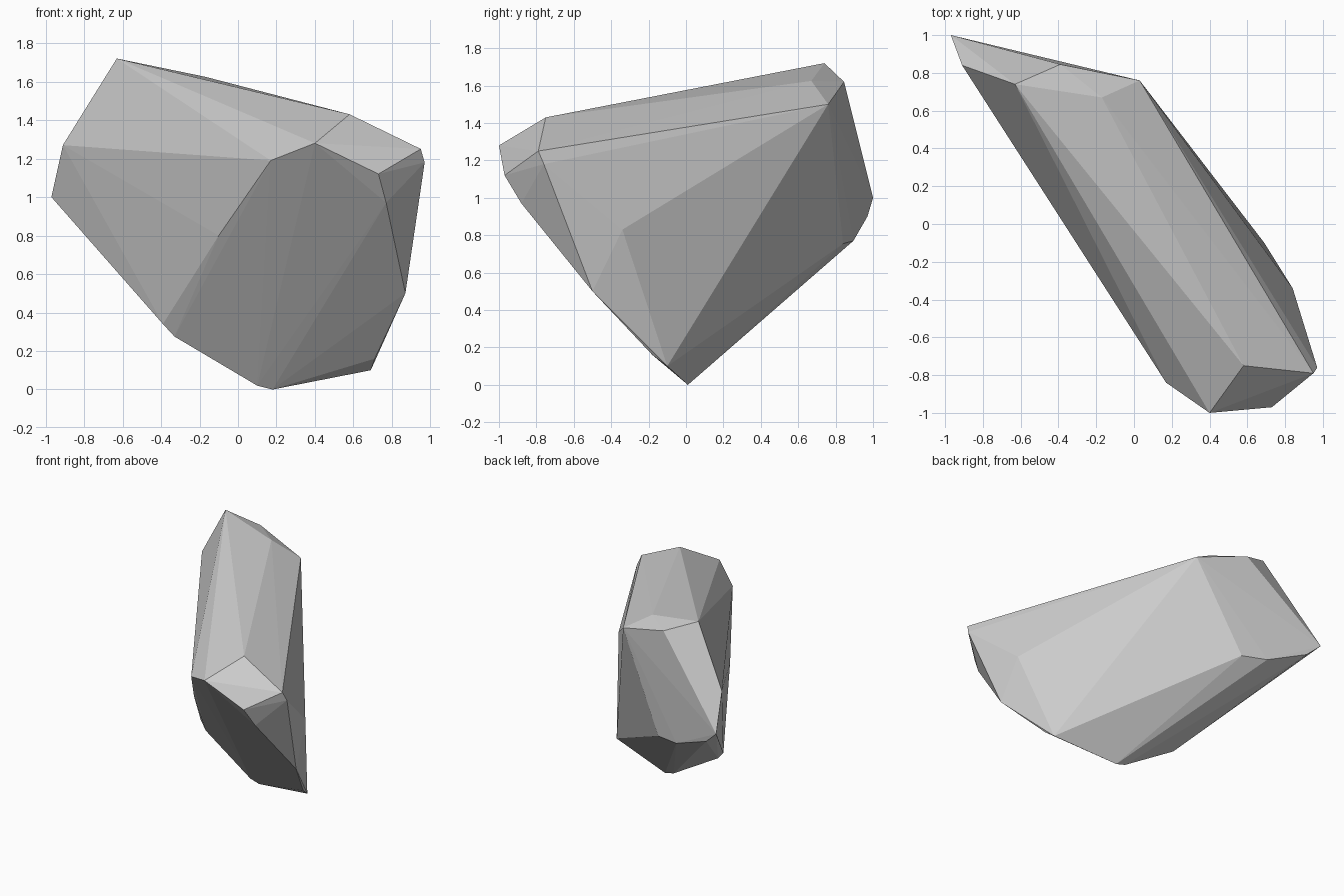
import bpy, bmesh

if "Cube" in bpy.data.objects:
    bpy.data.objects.remove(bpy.data.objects["Cube"])

# Corner points of the faceted boulder, grouped by region
crown = [(-.63, .74, 1.72), (-.39, .845, 1.62), (-.17, .67, 1.625),
         (.03, .76, 1.50), (.58, -.75, 1.43)]
front_end = [(.40, -1, 1.28), (.73, -.97, 1.12), (.95, -.79, 1.25),
             (.97, -.76, 1.18), (.77, -.88, .97), (.17, -.84, 1.19)]
right_side = [(.84, -.34, .83), (.87, -.50, .50), (.71, -.18, .16), (.69, -.10, .10)]
back_end = [(-.91, .84, 1.27), (-.97, 1, 1), (-.86, .97, .90),
            (-.54, .895, .77), (-.34, .84, .755)]
underside = [(.18, .01, 0), (.10, .015, .02), (-.33, .06, .275),
             (-.39, .08, .34), (-.10, -.42, .80)]

# Wrap the corners in a convex hull
bm = bmesh.new()
for p in crown + front_end + right_side + back_end + underside:
    bm.verts.new(p)
hull = bmesh.ops.convex_hull(bm, input=bm.verts)
bmesh.ops.delete(bm, geom=[v for v in bm.verts if not v.link_faces], context='VERTS')
bmesh.ops.recalc_face_normals(bm, faces=bm.faces)

mesh = bpy.data.meshes.new("boulder")
bm.to_mesh(mesh)
bm.free()
boulder = bpy.data.objects.new("boulder", mesh)
bpy.context.collection.objects.link(boulder)
